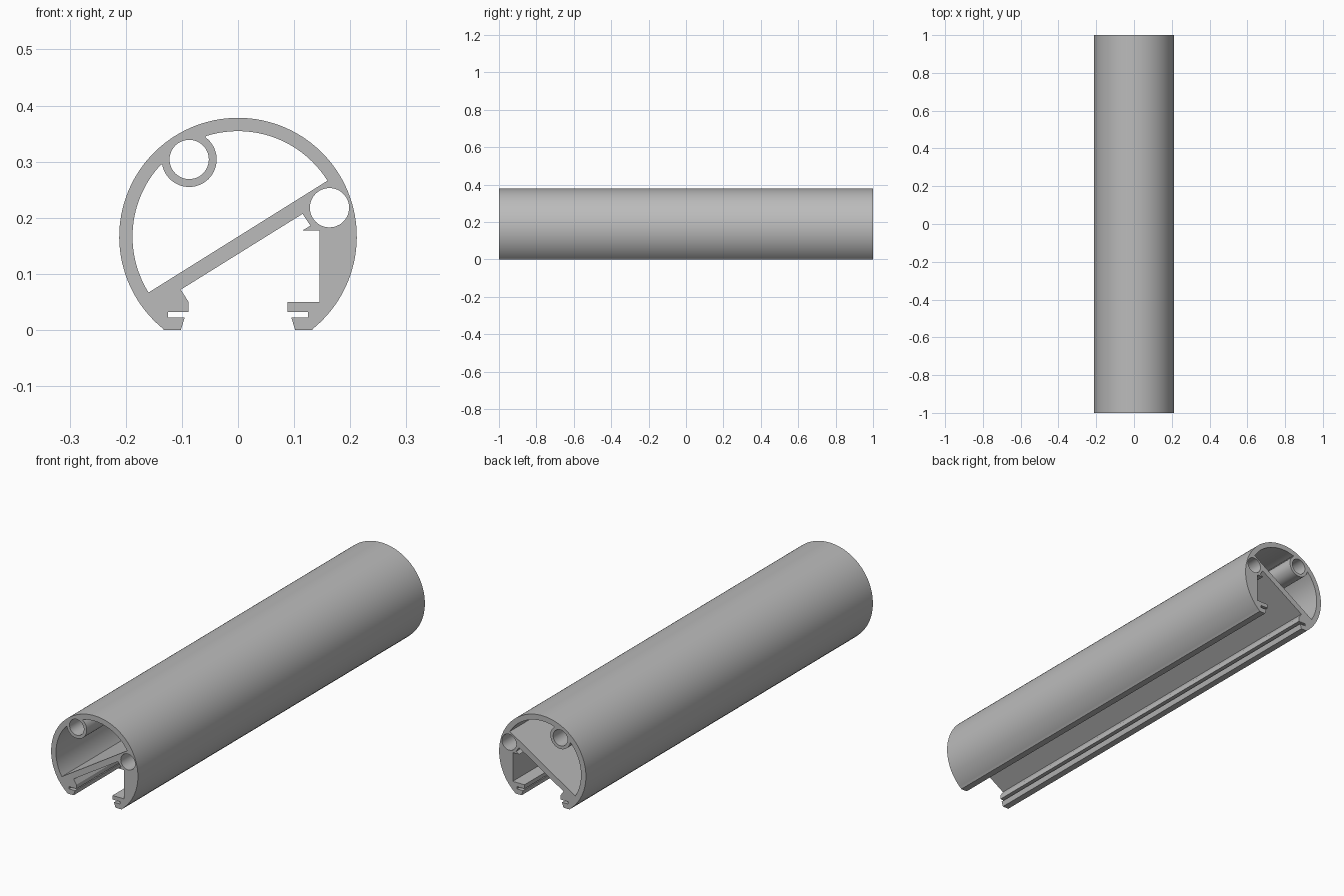
import bpy, bmesh
from math import cos, sin, radians, pi

if "Cube" in bpy.data.objects:
    bpy.data.objects.remove(bpy.data.objects["Cube"], do_unlink=True)

CENTRE = (0, 0.1665)
OUTER, INNER = 0.2117, 0.188
BOSS, SOCKET = (-0.087, 0.304), (0.163, 0.218)
HOLE = 0.035


def arc(centre, radius, start, end, steps):
    """Points along an arc, angles in degrees."""
    angles = [radians(start + (end - start) * i / steps) for i in range(steps + 1)]
    return [(centre[0] + radius * cos(a), centre[1] + radius * sin(a)) for a in angles]


def circle(centre, radius, steps=48):
    return arc(centre, radius, 0, 360, steps)[:-1]


# Outer shell, then the slotted channel underneath from right to left
right_foot = [(0.132, 0), (0.102, 0), (0.095, 0.022), (0.125, 0.022), (0.125, 0.032),
              (0.088, 0.032), (0.088, 0.05)]
left_foot = [(-x, z) for x, z in reversed(right_foot)]
channel = [(0.145, 0.05), (0.145, 0.177), (0.114, 0.177), (0.129, 0.186),
           (0.115, 0.207), (-0.102, 0.072)]
outline = arc(CENTRE, OUTER, 231, -51, 96) + right_foot + channel + left_foot

# Upper cavity, bounded by the shell, the round boss and the sloping web
cavity = (arc(CENTRE, INNER, 212, 136.5, 28) + arc(BOSS, 0.049, 191, 414, 36)
          + arc(CENTRE, INNER, 107.5, 32, 28))

# Extrude the section along the length
curve = bpy.data.curves.new("extruded_tube", "CURVE")
curve.dimensions = "2D"
curve.fill_mode = "BOTH"
curve.extrude = 1
for points in (outline, cavity, circle(BOSS, HOLE), circle(SOCKET, HOLE)):
    spline = curve.splines.new("POLY")
    spline.points.add(len(points) - 1)
    for point, (x, z) in zip(spline.points, points):
        point.co = (x, z, 0, 1)
    spline.use_cyclic_u = True

tube = bpy.data.objects.new("extruded_tube", curve)
bpy.context.collection.objects.link(tube)
tube.rotation_euler.x = pi / 2
bpy.ops.object.select_all(action="DESELECT")
tube.select_set(True)
bpy.context.view_layer.objects.active = tube
bpy.ops.object.convert(target="MESH")

# Weld caps to walls and face everything outward
bm = bmesh.new()
bm.from_mesh(tube.data)
bmesh.ops.remove_doubles(bm, verts=bm.verts, dist=0.0001)
bmesh.ops.recalc_face_normals(bm, faces=bm.faces)
bm.to_mesh(tube.data)
bm.free()
bpy.ops.object.shade_smooth_by_angle(angle=radians(30))

# Plain grey metal
grey = bpy.data.materials.new("plain_grey")
grey.use_nodes = True
colour = (0.5, 0.5, 0.5, 1)
grey.diffuse_color = colour
grey.node_tree.nodes["Principled BSDF"].inputs["Base Color"].default_value = colour
tube.data.materials.clear()
tube.data.materials.append(grey)
